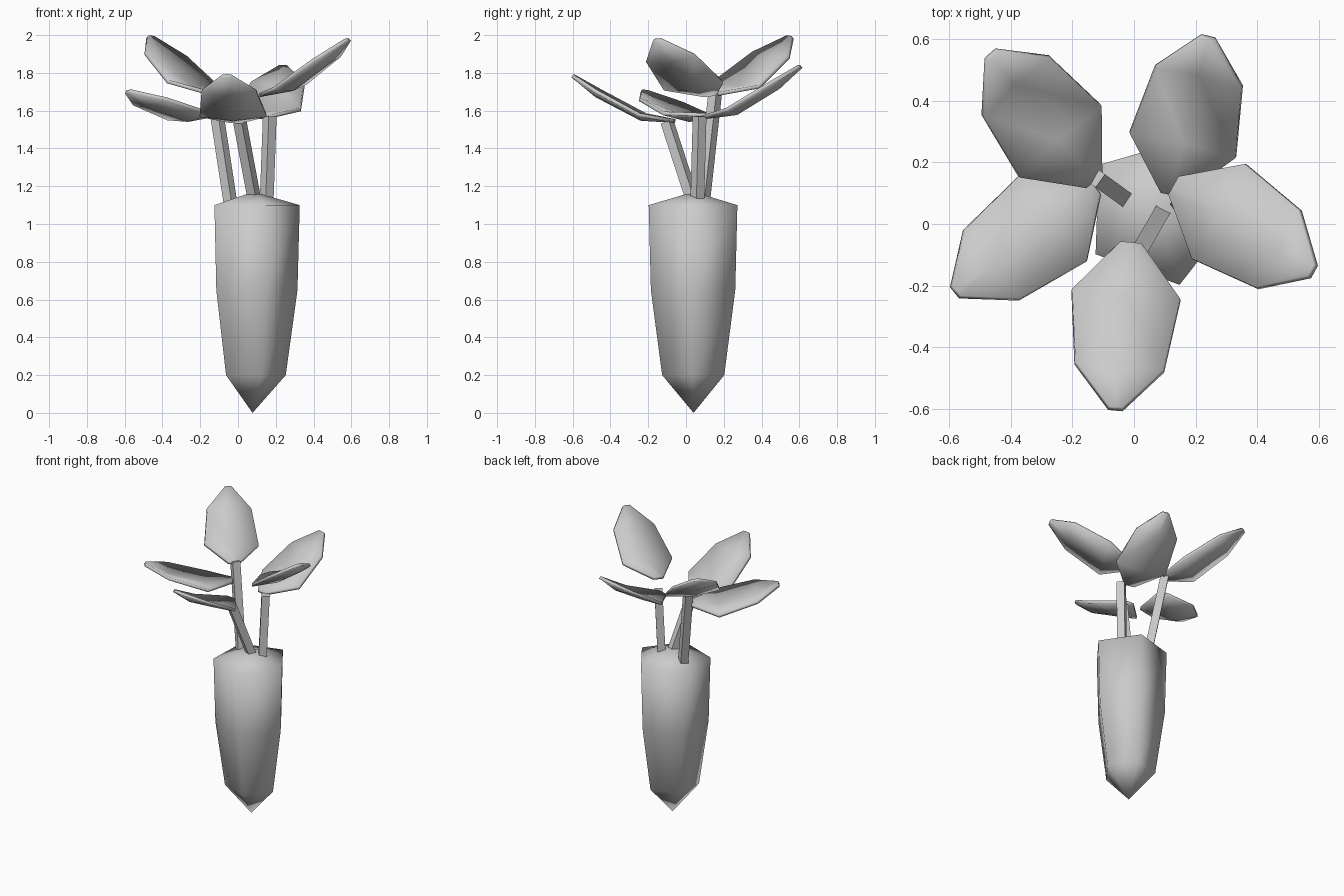
import bpy, bmesh
from math import sin, cos, pi, radians
from mathutils import Vector

if "Cube" in bpy.data.objects:
    bpy.data.objects.remove(bpy.data.objects["Cube"])


def make_object(name, verts, faces):
    mesh = bpy.data.meshes.new(name)
    bm = bmesh.new()
    vs = [bm.verts.new(v) for v in verts]
    for f in faces:
        bm.faces.new([vs[i] for i in f])
    bmesh.ops.recalc_face_normals(bm, faces=bm.faces)
    bm.to_mesh(mesh)
    bm.free()
    ob = bpy.data.objects.new(name, mesh)
    bpy.context.collection.objects.link(ob)
    return ob


def smooth(ob, angle):
    bpy.ops.object.select_all(action='DESELECT')
    ob.select_set(True)
    bpy.context.view_layer.objects.active = ob
    bpy.ops.object.shade_smooth_by_angle(angle=radians(angle))


# Root body: five-sided tapered form with pointed tip and shallow crown
N = 5
CX, CY = 0.08, 0.04
rings = [(0.2, 0.173), (0.65, 0.235), (1.1, 0.247)]
verts = [(CX - 0.003, CY, 0)]
for z, r in rings:
    for k in range(N):
        a = 2 * pi * k / N - radians(2)
        verts.append((CX + r * cos(a), CY + r * sin(a), z))
verts.append((CX, CY, 1.17))
top = len(verts) - 1
faces = []
for k in range(N):
    n = (k + 1) % N
    faces.append((0, 1 + n, 1 + k))
    for j in range(len(rings) - 1):
        b = 1 + j * N
        faces.append((b + k, b + n, b + N + n, b + N + k))
    faces.append((top - N + k, top - N + n, top))
smooth(make_object("root_body", verts, faces), 80)


# Stems: square bars from the crown to the leaf bases
def stem(name, base, tip, w=0.026):
    base, tip = Vector(base), Vector(tip)
    d = (tip - base).normalized()
    side = Vector((d.y, -d.x, 0)).normalized()
    other = d.cross(side)
    vs = [p + side * sx * w + other * sy * w
          for p in (base, tip)
          for sx, sy in ((-1, -1), (1, -1), (1, 1), (-1, 1))]
    fs = [(0, 1, 2, 3), (4, 5, 6, 7)]
    fs += [(i, (i + 1) % 4, 4 + (i + 1) % 4, 4 + i) for i in range(4)]
    make_object(name, vs, fs)


stem("stem_front", (0.085, 0.03, 1.14), (0.01, -0.1, 1.54))
stem("stem_left", (-0.04, 0.09, 1.11), (-0.13, 0.155, 1.7))
stem("stem_right", (0.152, 0.06, 1.13), (0.168, 0.072, 1.57))

# Leaf rows: distance along, half width, edge sag, centre sag
ROWS = [(0, 0.035, 0, 0), (0.17, 0.177, -0.04, -0.062),
        (0.44, 0.145, -0.02, -0.045), (0.6, 0.022, 0, 0)]


def leaf(name, base, tip, side_slope):
    base, tip = Vector(base), Vector(tip)
    axis = tip - base
    scale = axis.length / 0.6
    axis.normalize()
    # side points left when looking from base to tip
    side = Vector((-axis.y, axis.x, 0)).normalized() + Vector((0, 0, side_slope))
    side = (side - axis * side.dot(axis)).normalized()
    up = axis.cross(side)
    vs = []
    for u, w, edge, mid in ROWS:
        for s in (-1, 0, 1):
            vs.append(base + axis * u * scale + side * s * w
                      + up * (edge if s else mid))
    fs = [(3 * r + c, 3 * r + c + 1, 3 * r + c + 4, 3 * r + c + 3)
          for r in range(3) for c in range(2)]
    ob = make_object(name, vs, fs)
    mod = ob.modifiers.new("thickness", 'SOLIDIFY')
    mod.thickness = 0.02
    mod.offset = 0
    smooth(ob, 50)


# Five leaves fanned around the crown
leaf("leaf_front", (-0.01, -0.06, 1.545), (-0.06, -0.6, 1.785), 0)
leaf("leaf_left", (-0.13, 0.125, 1.575), (-0.58, -0.22, 1.702), 0.08)
leaf("leaf_back_left", (-0.13, 0.14, 1.69), (-0.463, 0.55, 1.99), 0.1)
leaf("leaf_right", (0.13, 0.125, 1.685), (0.58, -0.153, 1.975), 0.12)
leaf("leaf_back_right", (0.12, 0.095, 1.565), (0.24, 0.605, 1.835), 0)
